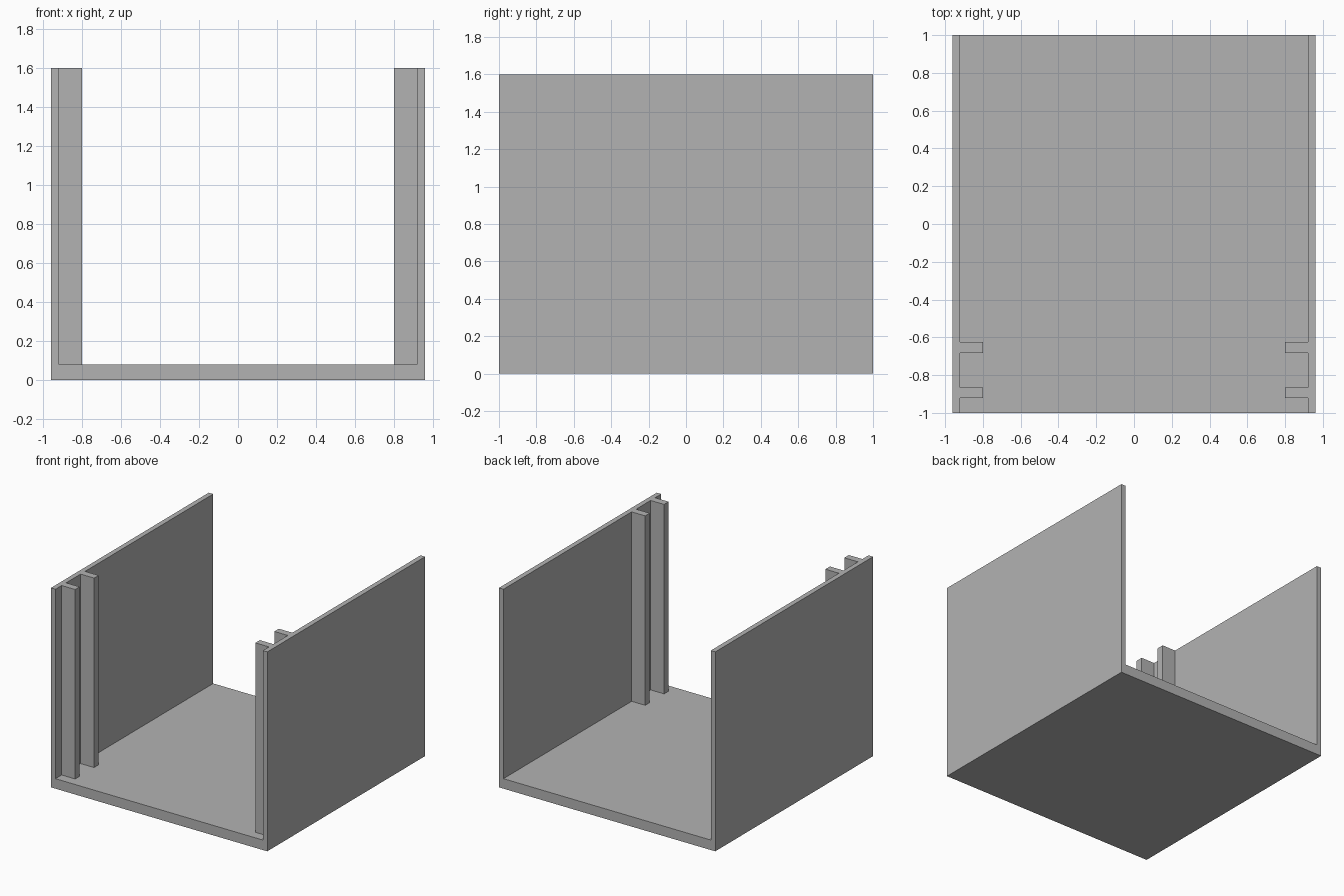
import bpy
import bmesh
from mathutils import Vector

cube = bpy.data.objects.get("Cube")
if cube:
    bpy.data.objects.remove(cube, do_unlink=True)

HALF_W, HALF_D, HEIGHT = 0.96, 1.0, 1.6
WALL, FLOOR = 0.04, 0.08
INNER = HALF_W - WALL
RIB_TIP, RIB_THICK = 0.80, 0.057

grey = bpy.data.materials.new("plain_grey")
grey.use_nodes = True
colour = (0.45, 0.45, 0.45, 1.0)
grey.diffuse_color = colour
grey.node_tree.nodes["Principled BSDF"].inputs["Base Color"].default_value = colour


def extrude_profile(name, points, direction):
    """Closed prism from an outline swept along a direction."""
    bm = bmesh.new()
    face = bm.faces.new([bm.verts.new(p) for p in points])
    swept = bmesh.ops.extrude_face_region(bm, geom=[face], use_keep_orig=True)
    moved = [g for g in swept["geom"] if isinstance(g, bmesh.types.BMVert)]
    bmesh.ops.translate(bm, verts=moved, vec=Vector(direction))
    bmesh.ops.recalc_face_normals(bm, faces=bm.faces)
    mesh = bpy.data.meshes.new(name)
    bm.to_mesh(mesh)
    bm.free()
    mesh.materials.append(grey)
    obj = bpy.data.objects.new(name, mesh)
    bpy.context.collection.objects.link(obj)
    return obj


# Floor and both side walls as one U-shaped channel
half = [(HALF_W, 0), (HALF_W, HEIGHT), (INNER, HEIGHT), (INNER, FLOOR)]
outline = half + [(-x, z) for x, z in reversed(half)]
extrude_profile("channel_body", [(x, -HALF_D, z) for x, z in outline],
                (0, 2 * HALF_D, 0))

# Upright ribs forming a panel slot near the front of each wall
for side, sign in (("left", 1), ("right", -1)):
    for place, y in (("front", -0.922), ("rear", -0.682)):
        base = [(sign * x, y + dy, FLOOR)
                for x, dy in ((RIB_TIP, 0), (INNER, 0),
                              (INNER, RIB_THICK), (RIB_TIP, RIB_THICK))]
        extrude_profile(f"{side}_{place}_slot_rib", base,
                        (0, 0, HEIGHT - FLOOR))
